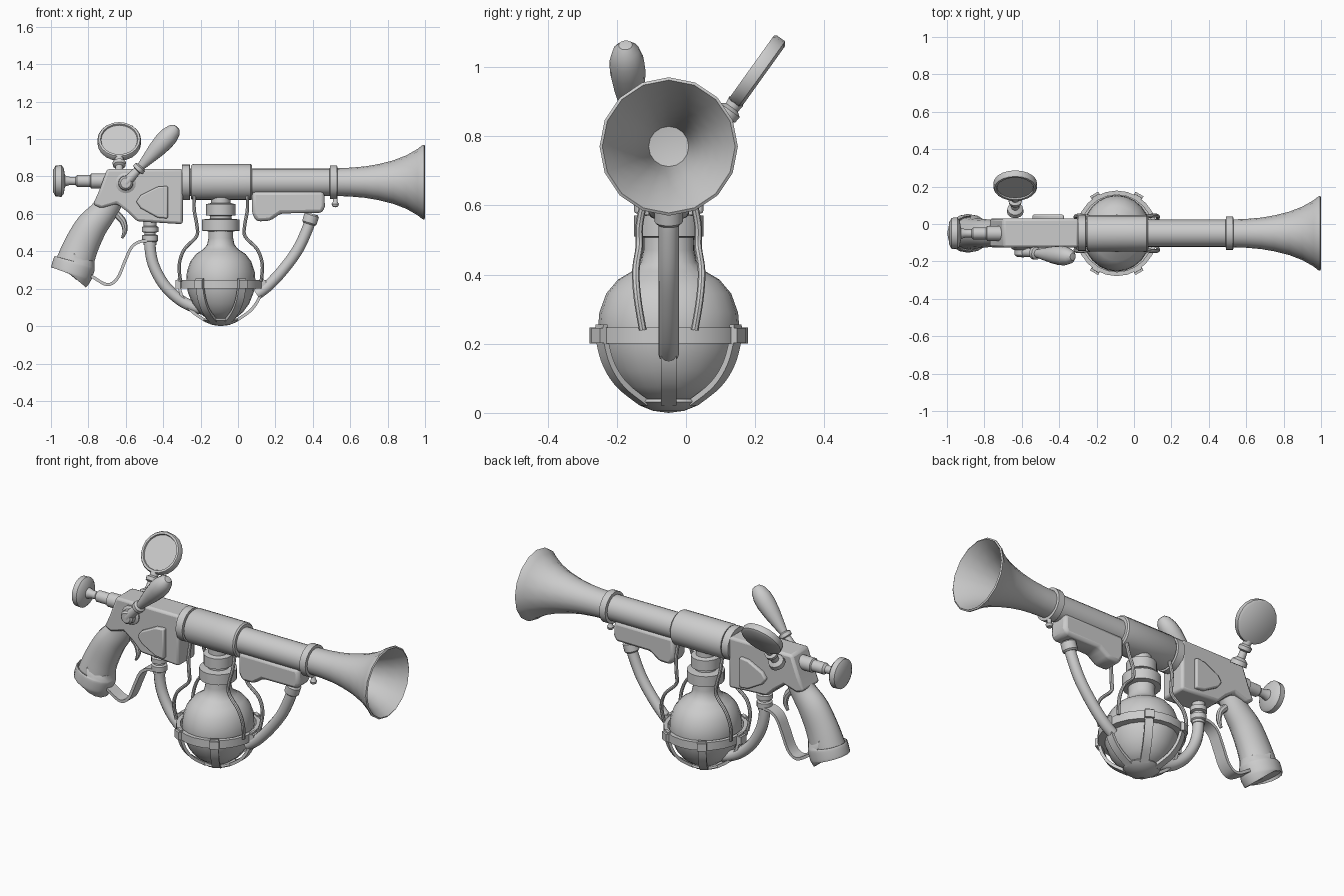
import bpy, bmesh, math
from mathutils import Vector, Matrix

Y = -0.05   # centre plane of the device
AX = 0.77   # barrel axis height
mat = bpy.data.materials.new("plain_grey")
mat.diffuse_color = (0.6, 0.6, 0.6, 1)


def finish(name, bm, bevel=0):
    bmesh.ops.remove_doubles(bm, verts=bm.verts, dist=1e-5)
    bmesh.ops.recalc_face_normals(bm, faces=bm.faces)
    me = bpy.data.meshes.new(name)
    bm.to_mesh(me)
    bm.free()
    me.materials.append(mat)
    ob = bpy.data.objects.new(name, me)
    bpy.context.collection.objects.link(ob)
    if bevel:
        m = ob.modifiers.new("bevel", 'BEVEL')
        m.width, m.segments = bevel, 2
    return ob


def skin(bm, rings, caps=True):
    n = len(rings[0])
    vs = [[bm.verts.new(p) for p in r] for r in rings]
    for a, b in zip(vs, vs[1:]):
        for i in range(n):
            j = (i + 1) % n
            bm.faces.new((a[i], a[j], b[j], b[i]))
    if caps:
        bm.faces.new(vs[0])
        bm.faces.new(vs[-1])


def lathe(name, profile, origin, axis=(0, 0, 1), seg=20, scale=(1, 1)):
    """Revolve (radius, distance) pairs about an axis."""
    q = Vector(axis).to_track_quat('Z', 'Y')
    bm = bmesh.new()
    rings = []
    for r, t in profile:
        r = max(r, 1e-7)
        rings.append([Vector(origin) + q @ Vector((r * scale[0] * math.cos(i * math.tau / seg),
                      r * scale[1] * math.sin(i * math.tau / seg), t)) for i in range(seg)])
    skin(bm, rings, profile[0][0] > 0)
    return finish(name, bm)


def smooth_path(pts, n=5):
    p = [pts[0]] + list(pts) + [pts[-1]]
    p = [Vector(v) for v in p]
    out = []
    for a, b, c, d in zip(p, p[1:], p[2:], p[3:]):
        for k in range(n):
            t = k / n
            out.append(0.5 * (2 * b + (c - a) * t + (2 * a - 5 * b + 4 * c - d) * t * t
                              + (3 * b - a - 3 * c + d) * t ** 3))
    return out + [p[-1]]


def sweep(name, pts, square=False, turn=None, seg=12):
    """Sweep a section along (x, y, z, half_thickness, half_width) points."""
    path = smooth_path(pts)
    pos = [Vector(v[:3]) for v in path]
    rings = []
    for i, v in enumerate(path):
        tan = (pos[min(i + 1, len(pos) - 1)] - pos[max(i - 1, 0)]).normalized()
        nor = tan.cross(Vector((0, 1, 0))).normalized()
        side = nor.cross(tan)
        if square:
            sec = [(1, 1), (1, -1), (-1, -1), (-1, 1)]
        else:
            sec = [(math.cos(k * math.tau / seg), math.sin(k * math.tau / seg)) for k in range(seg)]
        rings.append([pos[i] + nor * v[3] * c + side * v[4] * s for c, s in sec])
    bm = bmesh.new()
    skin(bm, rings)
    if turn:
        bmesh.ops.transform(bm, matrix=turn, verts=bm.verts)
    return finish(name, bm)


def prism(name, outline, y0, y1, bevel=0):
    bm = bmesh.new()
    skin(bm, [[(x, y, z) for x, z in outline] for y in (y0, y1)])
    return finish(name, bm, bevel)


def flat(pts, a, b):
    return [(x, Y, z, a, b) for x, z in pts]


# barrel, sleeve and hollow flared horn
X = (1, 0, 0)
lathe("barrel", [(0, -.3), (.073, -.3), (.073, .54), (0, .54)], (0, Y, AX), X)
lathe("barrel_sleeve", [(.07, -.245), (.09, -.25), (.097, -.24), (.097, .068), (.09, .076), (.07, .076)], (0, Y, AX), X)
lathe("rear_collar", [(.07, -.3), (.095, -.3), (.095, -.258), (.07, -.255)], (0, Y, AX), X)
lathe("muzzle_ring", [(.07, .49), (.09, .492), (.09, .53), (.07, .532)], (0, Y, AX), X)
lathe("horn", [(0, .52), (.074, .52), (.077, .6), (.084, .68), (.096, .75), (.116, .83), (.143, .9),
               (.177, .96), (.197, .985), (.2, .995), (.192, 1), (.182, .985), (.16, .95), (.128, .89),
               (.1, .82), (.08, .75), (.066, .66), (.058, .6), (0, .59)], (0, Y, AX), X, 16)
lathe("ring_screw", [(0, -.03), (.015, -.026), (.02, -.012), (.012, 0), (.012, .04), (0, .04)], (.52, Y, .665), seg=10)

# receiver body with plain raised side plates
prism("receiver", [(-.7, .84), (-.295, .84), (-.295, .545), (-.54, .56), (-.59, .61), (-.65, .655),
                   (-.73, .63), (-.775, .65), (-.74, .73)], Y - .075, Y + .08, .014)
for tag, s in (("left", -1), ("right", 1)):
    prism("side_plate_" + tag, [(-.545, .665), (-.52, .70), (-.43, .745), (-.375, .75), (-.375, .575),
                                (-.43, .58), (-.52, .63)], Y + s * .06, Y + s * .1, .008)

# pistol grip and butt cap
sweep("grip", [(-.68, Y, .68, .07, .06), (-.72, Y, .61, .072, .065), (-.785, Y, .53, .085, .075),
               (-.838, Y, .43, .093, .08), (-.872, Y, .34, .1, .088), (-.885, Y, .30, .1, .09)], seg=16)
sweep("butt_cap", [(-.872, Y, .345, .1, .09), (-.874, Y, .338, .113, .1), (-.891, Y, .283, .113, .103),
                   (-.894, Y, .275, .105, .096)], seg=16)

# trigger and guard strap
sweep("trigger", [(-.65, Y, .60, .02, .018), (-.615, Y, .56, .018, .016), (-.605, Y, .51, .013, .014),
                  (-.62, Y, .47, .006, .01)], seg=8)
sweep("trigger_guard", flat([(-.84, .30), (-.78, .265), (-.70, .222), (-.645, .255), (-.604, .348),
                             (-.57, .42), (-.524, .452), (-.46, .457)], .008, .035), True)

# rear plunger knob
lathe("plunger", [(0, -.99), (.06, -.988), (.083, -.975), (.085, -.945), (.07, -.932), (.03, -.925),
                  (.022, -.9), (.022, -.87), (.032, -.86), (.032, -.79), (.04, -.785), (.04, -.7), (0, -.7)], (0, Y, .776), X)

# tilted gauge on the back side
gx, g = -.635, Vector((-.635, .207, .987))
lathe("gauge", [(0, -.022), (.105, -.022), (.117, -.014), (.117, .014), (.112, .022), (.1, .022),
                (.097, .014), (0, .014)], g, (0, -.81, .58), 20)
lathe("gauge_stem", [(0, -.24), (.045, -.24), (.042, -.215), (.022, -.2), (.02, -.165), (.034, -.158),
                     (.036, -.138), (.022, -.128), (.025, -.105), (0, -.105)], g, (0, .58, .81), 14)

# side crank
lathe("crank_hub", [(0, -.05), (.055, -.05), (.055, .012), (.04, .02), (.038, .045), (.028, .055), (0, .056)],
      (-.6, -.12, .765), (0, -1, 0), 16)
a, b = Vector((-.6, -.15, .765)), Vector((-.325, -.175, 1.065))
lathe("crank_handle", [(0, 0), (.028, 0), (.022, .09), (.034, .095), (.034, .115), (.022, .122), (.03, .16),
                       (.045, .24), (.052, .3), (.05, .345), (.038, .385), (.02, .405), (0, .408)], a, b - a, 14)

# glass flask and neck fittings
FX = -.092
F = (FX, Y, 0)
lathe("flask", [(0, .025), (.08, .04), (.125, .075), (.16, .12), (.185, .18), (.195, .24), (.191, .29), (.172, .345),
                (.14, .385), (.1, .41), (.077, .435), (.07, .47), (.07, .53), (0, .53)], F, seg=24, scale=(.95, 1.05))
lathe("neck_collar", [(.05, .505), (.1, .51), (.1, .57), (.05, .575)], F)
lathe("neck_pipe", [(0, .5), (.058, .5), (.058, .59), (.078, .592), (.078, .652), (.052, .658), (.052, .72), (0, .72)], F)
lathe("bottom_cap", [(0, 0), (.045, .006), (.08, .02), (.096, .032), (.09, .04), (0, .04)], F)

# cage: ring, six lower straps with clips, four upper wires
lathe("cage_ring", [(.2, .2), (.222, .2), (.222, .247), (.2, .247), (.2, .2)], F, seg=24, scale=(.99, 1.03)).data
for i in range(6):
    turn = Matrix.Translation((FX, Y, 0)) @ Matrix.Rotation(i * math.pi / 3, 4, 'Z')
    sweep("cage_strap_%d" % (i + 1), [(.223, 0, .255, .008, .022), (.222, 0, .21, .008, .022),
          (.2, 0, .14, .008, .022), (.155, 0, .08, .008, .022), (.08, 0, .028, .008, .022)], True, turn)
    bm = bmesh.new()
    bmesh.ops.create_cube(bm, size=1, matrix=turn @ Matrix.Translation((.228, 0, .224)) @ Matrix.Diagonal((.03, .05, .044, 1)))
    finish("ring_clip_%d" % (i + 1), bm)
for sx in (-1, 1):
    for sy in (-1, 1):
        sweep("cage_wire", [(FX + sx * px, Y + sy * py, pz, .009, .011) for px, py, pz in
              ((.142, .05, .70), (.142, .07, .62), (.128, .085, .54), (.13, .085, .48), (.195, .095, .41),
               (.222, .09, .33), (.216, .075, .24))], seg=8)

# front hand guard
prism("fore_grip", [(.075, .72), (.46, .72), (.465, .64), (.45, .605), (.23, .603), (.17, .562), (.1, .56),
                    (.075, .60)], Y - .058, Y + .058, .018)

# hoses and their connectors
sweep("front_hose", flat([(.395, .6), (.375, .53), (.32, .41), (.24, .30), (.16, .215), (.1, .17)], .03, .03))
lathe("front_hose_clamp", [(0, 0), (.033, 0), (.041, .008), (.041, .05), (.033, .058), (0, .058)], (.379, Y, .545), (.3, 0, .95), 14)
sweep("rear_hose", flat([(-.47, .5), (-.468, .40), (-.445, .31), (-.39, .215), (-.31, .14), (-.23, .1), (-.17, .09)], .03, .03))
lathe("rear_connector", [(0, .435), (.034, .435), (.034, .45), (.042, .455), (.042, .485), (.03, .49), (.03, .5), (.044, .504),
                         (.044, .53), (.034, .535), (.034, .56), (0, .56)], (-.47, Y, 0), seg=14)

# smooth shading with crisp edges
for ob in bpy.data.objects:
    ob.select_set(True)
    bpy.context.view_layer.objects.active = ob
bpy.ops.object.shade_smooth_by_angle(angle=math.radians(35))
